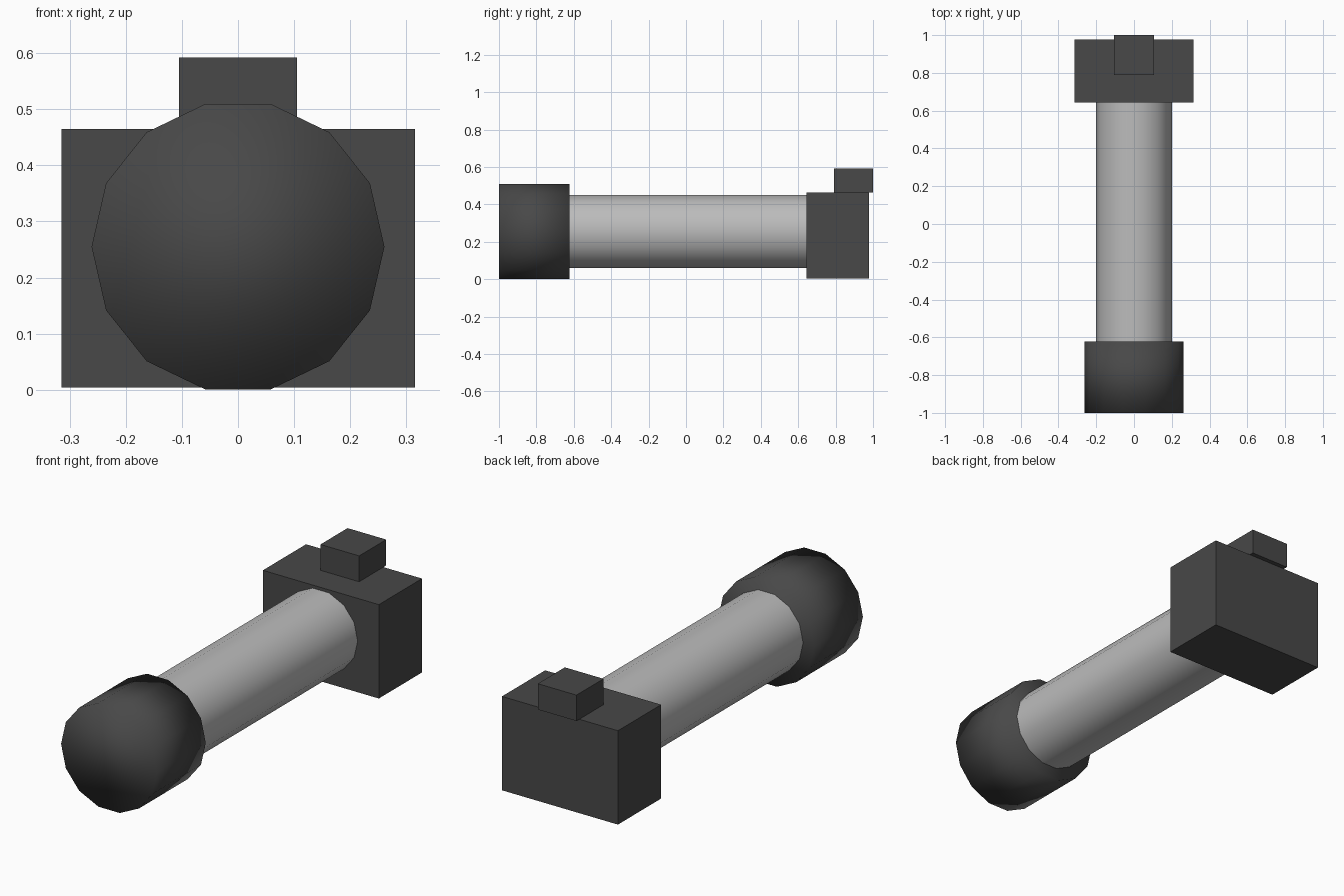
import bpy
import math

if "Cube" in bpy.data.objects:
    bpy.data.objects.remove(bpy.data.objects["Cube"], do_unlink=True)


def make_material(name, value):
    mat = bpy.data.materials.new(name)
    mat.use_nodes = True
    colour = (value, value, value, 1)
    mat.diffuse_color = colour
    mat.node_tree.nodes["Principled BSDF"].inputs["Base Color"].default_value = colour
    return mat


dark = make_material("dark_grey", 0.065)
light = make_material("light_grey", 0.5)

AXIS_Z = 0.255
SIDES = 14


def finish(name, mat):
    obj = bpy.context.object
    obj.name = name
    obj.data.materials.append(mat)
    bpy.ops.object.transform_apply(location=False, rotation=True, scale=True)
    return obj


def rod(name, radius, y0, y1, mat, ends):
    """Smooth cylinder lying along y."""
    bpy.ops.mesh.primitive_cylinder_add(
        vertices=SIDES, radius=radius, depth=y1 - y0, end_fill_type=ends,
        location=(0, (y0 + y1) / 2, AXIS_Z),
        rotation=(math.pi / 2, math.pi / 2, 0))
    obj = finish(name, mat)
    bpy.ops.object.shade_smooth()
    return obj


def block(name, half_width, y0, y1, z0, z1, mat):
    """Flat-sided box centred on x."""
    bpy.ops.mesh.primitive_cube_add(
        size=1, location=(0, (y0 + y1) / 2, (z0 + z1) / 2))
    bpy.context.object.scale = (2 * half_width, y1 - y0, z1 - z0)
    return finish(name, mat)


# Head with softly shaded end, and the tube behind it
rod("head", 0.261, -1, -0.623, dark, 'NGON')
rod("tube", 0.2, -0.623, 0.645, light, 'NOTHING')

# Rear housing with a button overhanging its back edge
block("rear_housing", 0.315, 0.643, 0.978, 0.004, 0.465, dark)
block("button", 0.105, 0.79, 1, 0.465, 0.592, dark)
